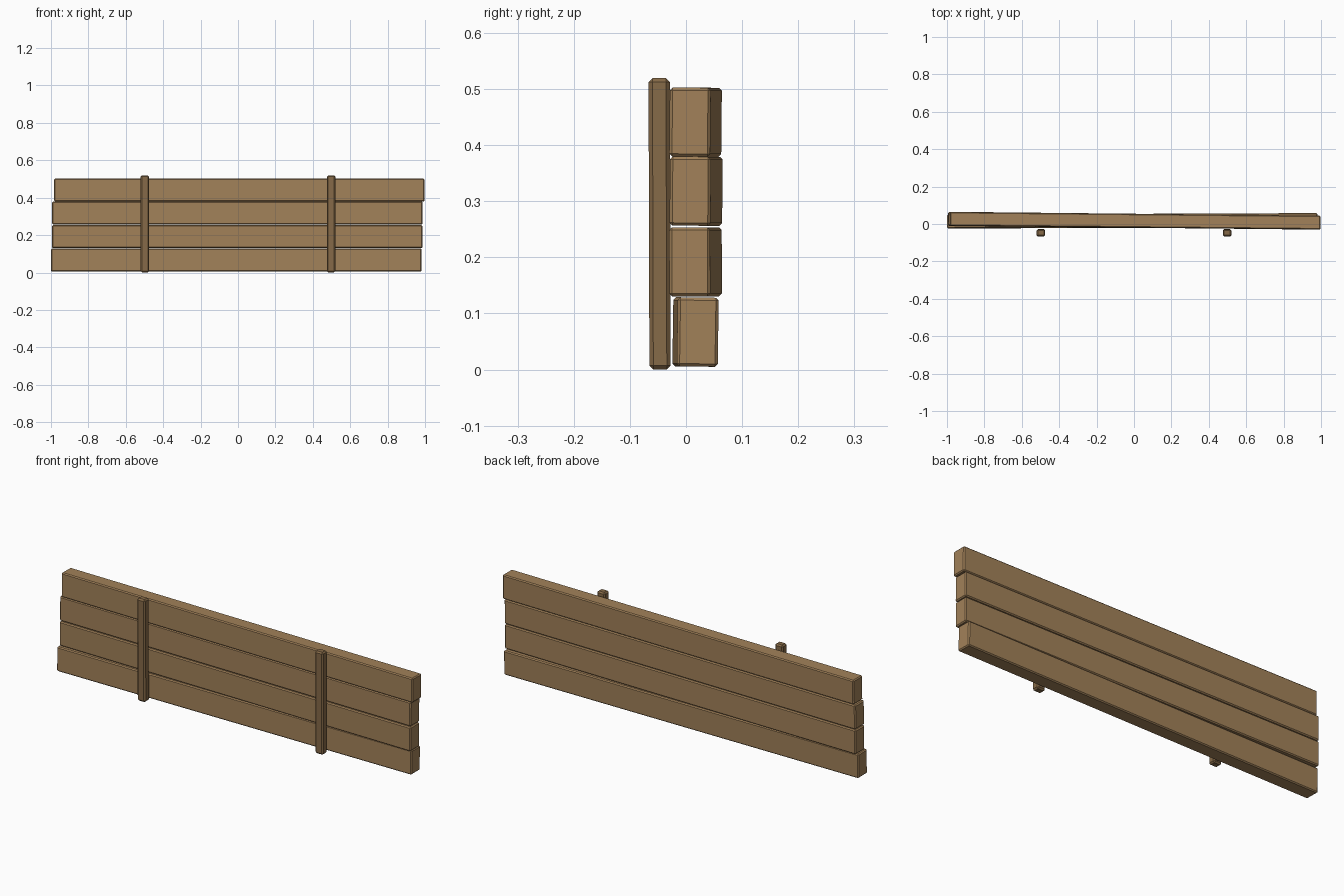
import bpy, bmesh
from mathutils import Matrix, Vector

if "Cube" in bpy.data.objects:
    bpy.data.objects.remove(bpy.data.objects["Cube"])


def material(name, color):
    m = bpy.data.materials.new(name)
    m.diffuse_color = (*color, 1)
    m.use_nodes = True
    m.node_tree.nodes["Principled BSDF"].inputs["Base Color"].default_value = m.diffuse_color
    return m


def beam(name, size, loc, rot, bevel, mat):
    """Chamfered, slightly tilted timber block."""
    bm = bmesh.new()
    bmesh.ops.create_cube(bm, size=1)
    bmesh.ops.scale(bm, vec=Vector(size), verts=bm.verts)
    bmesh.ops.bevel(bm, geom=bm.edges[:], offset=bevel, segments=1,
                    profile=0.5, affect='EDGES')
    me = bpy.data.meshes.new(name)
    bm.to_mesh(me)
    bm.free()
    me.materials.append(mat)
    ob = bpy.data.objects.new(name, me)
    ob.location = loc
    ob.rotation_euler = rot
    bpy.context.collection.objects.link(ob)
    return ob


plank_wood = material("plank_wood", (0.36, 0.22, 0.10))
post_wood = material("post_wood", (0.24, 0.145, 0.065))

# Horizontal planks: x centre, y centre, z centre, tilt about x, turn about z
planks = [
    (-0.009, 0.017, 0.067, -0.015, 0.004),
    (-0.004, 0.017, 0.192, 0.004, -0.0105),
    (-0.003, 0.018, 0.318, -0.008, -0.0105),
    (0.007, 0.017, 0.441, -0.010, -0.010),
]
for i, (x, y, z, tilt, turn) in enumerate(planks):
    beam(f"plank_{i + 1}", (1.98, 0.073, 0.123), (x, y, z),
         (tilt, 0, turn), 0.005, plank_wood)

# Upright battens on the front
for side, s in (("left", -1), ("right", 1)):
    beam(f"post_{side}", (0.045, 0.038, 0.519), (s * 0.498, -0.047, 0.26),
         (0.003, 0, 0), 0.007, post_wood)
